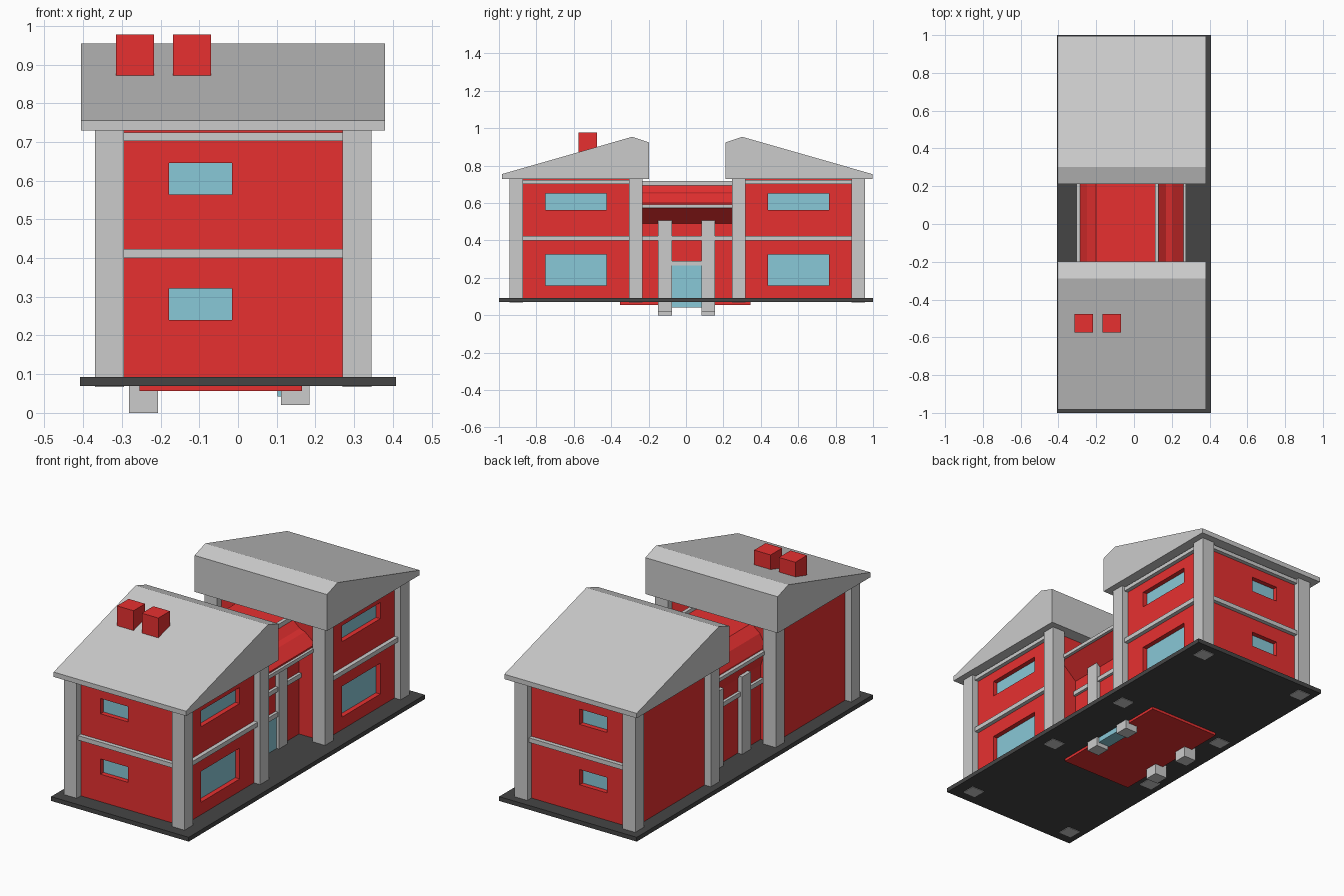
import bpy, bmesh
from mathutils import Vector

if "Cube" in bpy.data.objects:
    bpy.data.objects.remove(bpy.data.objects["Cube"])

MID = 0.0065  # mirror plane in y between the two wings


def material(name, rgb):
    m = bpy.data.materials.new(name)
    m.diffuse_color = (*rgb, 1)
    m.use_nodes = True
    m.node_tree.nodes["Principled BSDF"].inputs["Base Color"].default_value = m.diffuse_color
    return m


RED = material("red_wall", (0.8, 0.03, 0.03))
DARK = material("dark_slab", (0.06, 0.06, 0.06))
GLASS = material("glass", (0.25, 0.58, 0.68))


def finish(name, bm, mat):
    bmesh.ops.recalc_face_normals(bm, faces=bm.faces[:])
    mesh = bpy.data.meshes.new(name)
    bm.to_mesh(mesh)
    bm.free()
    ob = bpy.data.objects.new(name, mesh)
    bpy.context.collection.objects.link(ob)
    if mat:
        mesh.materials.append(mat)
    return ob


def boxes(name, ranges, mat=None):
    """One object made of boxes given as x0, x1, y0, y1, z0, z1."""
    bm = bmesh.new()
    for x0, x1, y0, y1, z0, z1 in ranges:
        vs = bmesh.ops.create_cube(bm, size=1)["verts"]
        bmesh.ops.scale(bm, vec=(x1 - x0, y1 - y0, z1 - z0), verts=vs)
        bmesh.ops.translate(bm, vec=((x0 + x1) / 2, (y0 + y1) / 2, (z0 + z1) / 2), verts=vs)
    return finish(name, bm, mat)


def prism(name, points, sweep, mat=None):
    bm = bmesh.new()
    face = bm.faces.new([bm.verts.new(p) for p in points])
    ext = bmesh.ops.extrude_face_region(bm, geom=[face])["geom"]
    # keep the starting cap so that the prism is closed
    if not face.is_valid:
        bm.faces.new([v for v in bm.verts][:len(points)])
    bmesh.ops.translate(bm, vec=Vector(sweep),
                        verts=[v for v in ext if isinstance(v, bmesh.types.BMVert)])
    return finish(name, bm, mat)


def my(y0, y1, side):
    """Y range of the front wing, mirrored for the rear wing."""
    return (y0, y1) if side < 0 else (2 * MID - y1, 2 * MID - y0)


# Ground slab
boxes("base_slab", [(-0.408, 0.408, -1, 1, 0.07, 0.093)], DARK)

for label, s in (("front", -1), ("rear", 1)):
    def bx(x0, x1, y0, y1, z0, z1):
        return (x0, x1, *my(y0, y1, s), z0, z1)

    # Red wing block with recessed window openings
    wall = boxes(label + "_wing_walls", [bx(-0.333, 0.308, -0.91, -0.268, 0.08, 0.74)], RED)
    end_z = ((0.24, 0.322), (0.564, 0.646))
    side_z = ((0.16, 0.325), (0.564, 0.65))
    cutter = boxes(label + "_window_cutter",
                   [bx(-0.178, -0.016, -0.95, -0.882, *z) for z in end_z]
                   + [bx(0.28, 0.35, -0.752, -0.426, *z) for z in side_z])
    cutter.hide_render = True
    cutter.hide_viewport = True
    cutter.display_type = 'WIRE'
    cut = wall.modifiers.new("windows", 'BOOLEAN')
    cut.operation = 'DIFFERENCE'
    cut.object = cutter
    cut.solver = 'EXACT'

    # Window panes
    boxes(label + "_window_panes",
          [bx(-0.178, -0.016, -0.884, -0.878, *z) for z in end_z]
          + [bx(0.276, 0.282, -0.752, -0.426, *z) for z in side_z], GLASS)

    # Corner columns
    boxes(label + "_wing_columns",
          [bx(x, x + 0.075, y, y + 0.073, 0.067, 0.735)
           for x in (-0.37, 0.27) for y in (-0.945, -0.305)])

    # Trim bands at floor level and under the eaves
    bands = []
    for z in ((0.40, 0.424), (0.703, 0.724)):
        bands += [bx(-0.31, 0.285, -0.932, -0.90, *z),
                  bx(0.30, 0.33, -0.89, -0.29, *z)]
    boxes(label + "_wing_trim", bands)

    # Asymmetric gable roof
    profile = [(-0.983, 0.729), (-0.983, 0.755), (-0.288, 0.954), (-0.198, 0.924), (-0.198, 0.729)]
    prism(label + "_wing_roof",
          [(-0.405, y if s < 0 else 2 * MID - y, z) for y, z in profile], (0.785, 0, 0))

# Chimney pair
boxes("chimneys", [(x, x + 0.098, -0.575, -0.477, 0.727, 0.978) for x in (-0.315, -0.168)], RED)

# Central hall with flared fascia and sloped roof edges
hall = [(0.165, 0.056), (0.165, 0.49), (0.262, 0.575), (0.262, 0.60), (0.20, 0.65), (0.17, 0.66),
        (0.125, 0.70), (-0.20, 0.70), (-0.25, 0.66), (-0.285, 0.60), (-0.285, 0.575),
        (-0.255, 0.49), (-0.255, 0.056)]
prism("central_hall", [(x, -0.353, z) for x, z in hall], (0, 0.698, 0), RED)

# Hall trim: gutters, ridge strip, floor bands, door lintel
boxes("hall_trim", [
    (0.25, 0.276, -0.268, 0.28, 0.573, 0.592),
    (-0.304, -0.28, -0.268, 0.28, 0.573, 0.592),
    (0.112, 0.131, -0.268, 0.28, 0.695, 0.719),
    (0.155, 0.18, -0.268, 0.28, 0.40, 0.424),
    (-0.27, -0.245, -0.268, 0.28, 0.40, 0.424),
    (0.155, 0.18, -0.08, 0.085, 0.265, 0.29)])

# Entrance columns, front and back
boxes("entrance_columns",
      [(x0, x1, y, y + 0.074, z0, 0.508)
       for x0, x1, z0 in ((0.111, 0.185, 0.02), (-0.281, -0.207, 0.0)) for y in (-0.149, 0.082)])

# Glass entrance door
boxes("entrance_door", [(0.102, 0.172, -0.077, 0.084, 0.042, 0.266)], GLASS)
